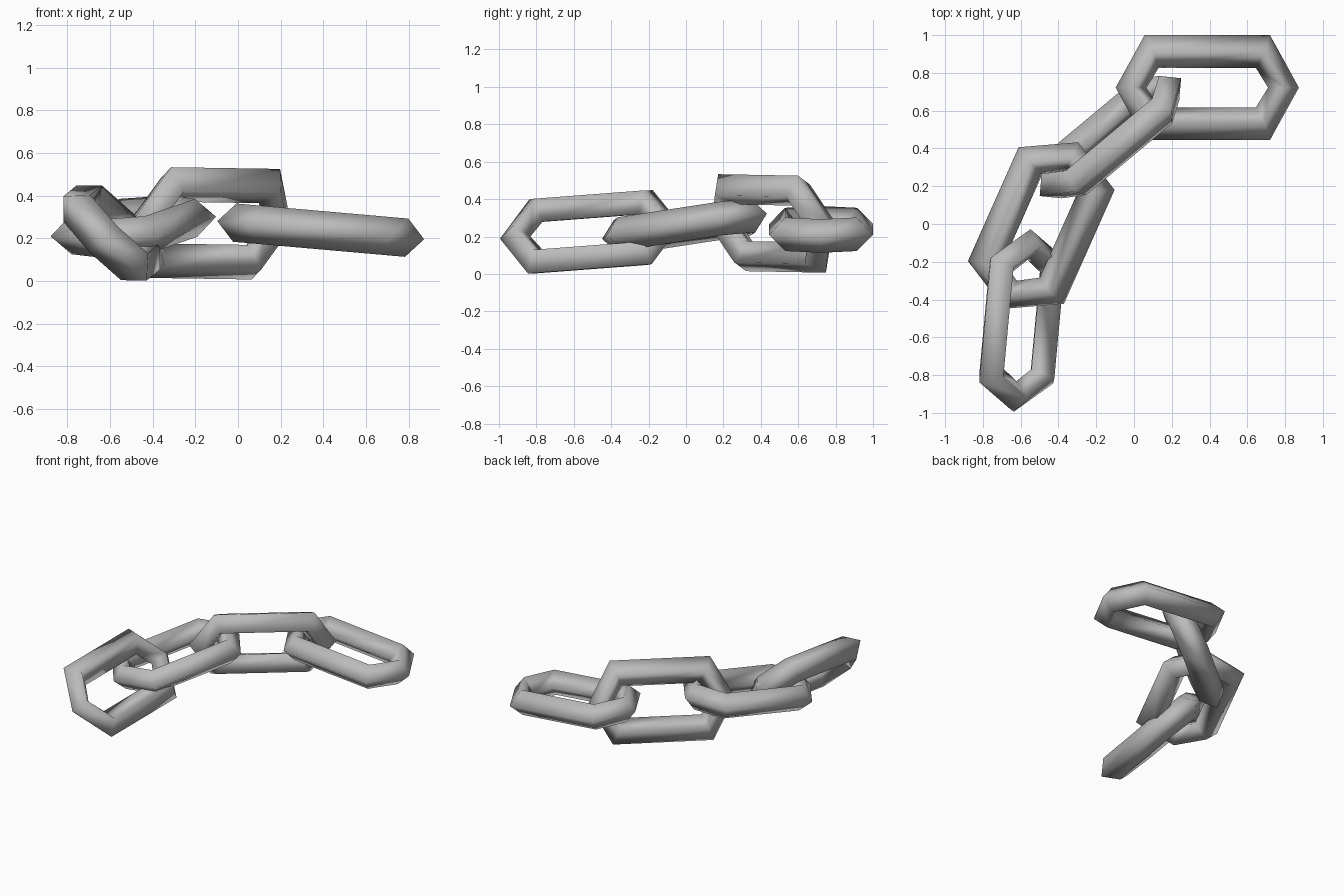
import bpy
import bmesh
from mathutils import Vector

if "Cube" in bpy.data.objects:
    bpy.data.objects.remove(bpy.data.objects["Cube"], do_unlink=True)

steel = bpy.data.materials.new("grey_steel")
steel.use_nodes = True
GREY = (0.5, 0.5, 0.5, 1)
steel.diffuse_color = GREY
steel.node_tree.nodes["Principled BSDF"].inputs["Base Color"].default_value = GREY

# Stretched hexagons as (tip distance, corner distance, half width)
OUTER = (0.487, 0.333, 0.278)
MIDDLE = (0.405, 0.296, 0.192)
INNER = (0.323, 0.258, 0.105)
HALF_THICK = 0.09


def hexagon(tip, corner, half_width):
    return [(tip, 0), (corner, half_width), (-corner, half_width),
            (-tip, 0), (-corner, -half_width), (corner, -half_width)]


def chain_link(name, center, along, across):
    """Six-sided link with a diamond section, lying in the along/across plane."""
    u = Vector(along).normalized()
    v = Vector(across)
    v = (v - u * v.dot(u)).normalized()
    n = u.cross(v)
    bm = bmesh.new()
    loops = []
    for shape, height in ((OUTER, 0), (MIDDLE, HALF_THICK),
                          (INNER, 0), (MIDDLE, -HALF_THICK)):
        loops.append([bm.verts.new(Vector(center) + u * a + v * b + n * height)
                      for a, b in hexagon(*shape)])
    for i in range(4):
        here, after = loops[i], loops[(i + 1) % 4]
        for j in range(6):
            k = (j + 1) % 6
            bm.faces.new((here[j], here[k], after[k], after[j]))
    bmesh.ops.recalc_face_normals(bm, faces=bm.faces[:])
    for face in bm.faces:
        face.smooth = True
    mesh = bpy.data.meshes.new(name)
    bm.to_mesh(mesh)
    bm.free()
    mesh.materials.append(steel)
    obj = bpy.data.objects.new(name, mesh)
    bpy.context.collection.objects.link(obj)


# The four interlocked links, from the back left to the front right
chain_link("back_link", (0.388, 0.722, 0.238), (0.97, 0, -0.085), (0, 1, 0))
chain_link("upper_middle_link", (-0.125, 0.46, 0.27),
           (0.768, 0.64, -0.012), (0.251, -0.26, 0.934))
chain_link("lower_middle_link", (-0.491, -0.008, 0.255),
           (0.4, 0.9, 0.138), (0.906, -0.4, 0))
chain_link("front_link", (-0.593, -0.511, 0.225),
           (0.092, 0.99, 0.075), (-0.704, 0, 0.71))
